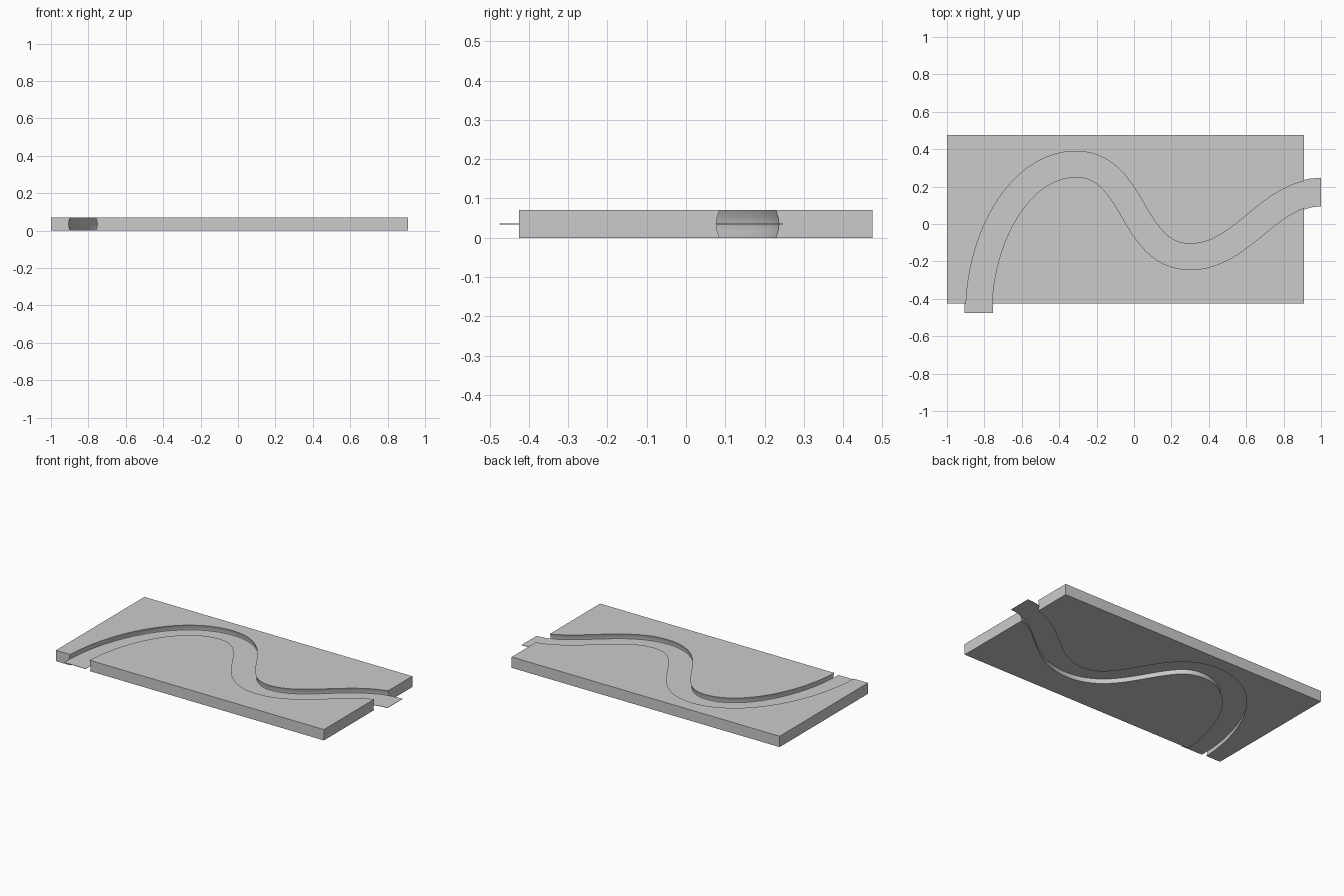
import bpy, bmesh
from mathutils import Vector
from mathutils.geometry import interpolate_bezier

if "Cube" in bpy.data.objects:
    bpy.data.objects.remove(bpy.data.objects["Cube"])

H = 0.07          # slab thickness
MID = H / 2

# River centreline: (point, left handle offset, right handle offset)
KNOTS = [((-0.83, -0.475), (0, -0.1), (0, 0.40)),
         ((-0.31, 0.32), (-0.30, 0), (0.32, 0)),
         ((0.30, -0.175), (-0.32, 0), (0.28, 0)),
         ((1.0, 0.17), (-0.28, 0), (0.1, 0))]


def centreline(steps=32):
    pts = []
    for (p, _, r), (q, l, _) in zip(KNOTS, KNOTS[1:]):
        p, q = Vector((*p, 0)), Vector((*q, 0))
        seg = interpolate_bezier(p, p + Vector((*r, 0)), q + Vector((*l, 0)), q, steps + 1)
        pts += seg if not pts else seg[1:]
    return pts


def sweep(name, profile):
    """Sweep a closed (offset, z) profile along the centreline."""
    pts = centreline()
    bm = bmesh.new()
    rings = []
    for i, p in enumerate(pts):
        t = (pts[min(i + 1, len(pts) - 1)] - pts[max(i - 1, 0)]).normalized()
        if i == 0:
            t = Vector((0, 1, 0))
        if i == len(pts) - 1:
            t = Vector((1, 0, 0))
        side = Vector((-t.y, t.x, 0))
        rings.append([bm.verts.new(p + side * o + Vector((0, 0, z))) for o, z in profile])
    n = len(profile)
    for a, b in zip(rings, rings[1:]):
        for k in range(n):
            bm.faces.new((a[k], a[(k + 1) % n], b[(k + 1) % n], b[k]))
    bm.faces.new(rings[0])
    bm.faces.new(rings[-1])
    bmesh.ops.recalc_face_normals(bm, faces=bm.faces)
    me = bpy.data.meshes.new(name)
    bm.to_mesh(me)
    bm.free()
    ob = bpy.data.objects.new(name, me)
    bpy.context.collection.objects.link(ob)
    return ob


def smooth(ob):
    bpy.ops.object.select_all(action='DESELECT')
    ob.select_set(True)
    bpy.context.view_layer.objects.active = ob
    bpy.ops.object.shade_smooth_by_angle(angle=0.6)


# Channel cutter, bulging at mid height
half = [(0.069, -0.02), (0.069, 0.0), (0.0745, MID - 0.018), (0.077, MID),
        (0.0745, MID + 0.018), (0.069, H), (0.069, H + 0.02)]
cutter = sweep("channel_cutter", half + [(-o, z) for o, z in reversed(half)])
for f in cutter.data.polygons:
    f.use_smooth = True

# Table slab
bpy.ops.mesh.primitive_cube_add(size=1, location=(-0.045, 0.025, MID))
slab = bpy.context.object
slab.name = "slab"
slab.scale = (1.91, 0.90, H)
bpy.ops.object.transform_apply(location=True, rotation=False, scale=True)
cut = slab.modifiers.new("channel", 'BOOLEAN')
cut.operation = 'DIFFERENCE'
cut.solver = 'EXACT'
cut.object = cutter
bpy.ops.object.modifier_apply(modifier=cut.name)
bpy.data.objects.remove(cutter)
smooth(slab)

# Thin river sheet
w, t = 0.0765, 0.001
river = sweep("river_sheet", [(w, MID - t), (w, MID + t), (-w, MID + t), (-w, MID - t)])
smooth(river)
